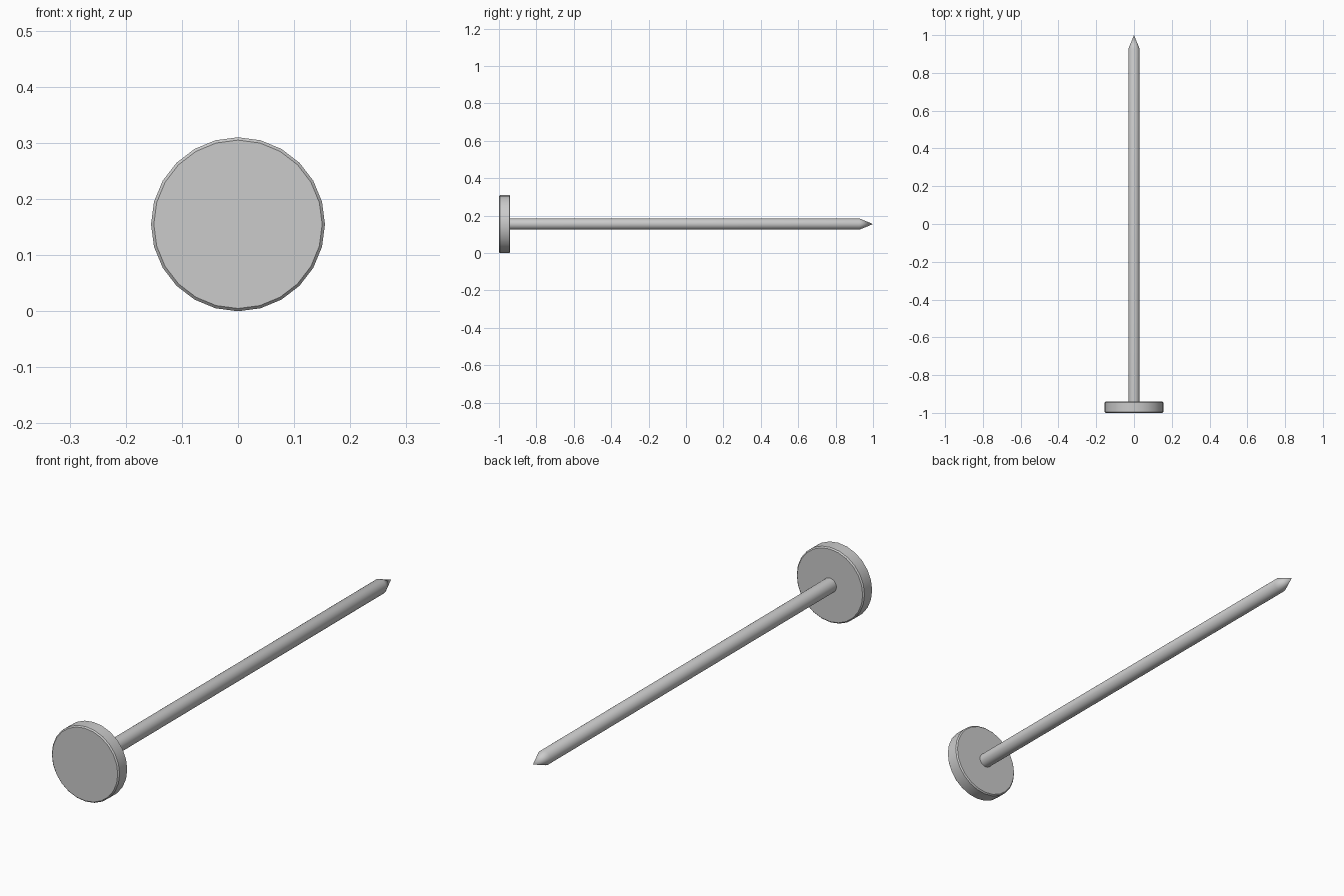
import bpy, bmesh, math

if "Cube" in bpy.data.objects:
    bpy.data.objects.remove(bpy.data.objects["Cube"])

R = 0.155  # head radius, also axis height


def lathe(name, profile, sides):
    """Revolve (radius, y) rings around the nail axis; radius 0 makes a point."""
    bm = bmesh.new()
    rings = []
    for r, y in profile:
        if r == 0:
            rings.append([bm.verts.new((0, y, R))])
        else:
            rings.append([bm.verts.new((r * math.sin(2 * math.pi * i / sides), y,
                                        R + r * math.cos(2 * math.pi * i / sides)))
                          for i in range(sides)])
    for a, b in zip(rings, rings[1:]):
        for i in range(sides):
            j = (i + 1) % sides
            if len(b) == 1:
                bm.faces.new((a[i], a[j], b[0]))
            else:
                bm.faces.new((a[i], a[j], b[j], b[i]))
    for ring in (rings[0], rings[-1]):
        if len(ring) > 1:
            bm.faces.new(ring)
    bmesh.ops.recalc_face_normals(bm, faces=bm.faces)
    mesh = bpy.data.meshes.new(name)
    bm.to_mesh(mesh)
    bm.free()
    obj = bpy.data.objects.new(name, mesh)
    bpy.context.collection.objects.link(obj)
    bpy.ops.object.select_all(action='DESELECT')
    obj.select_set(True)
    bpy.context.view_layer.objects.active = obj
    bpy.ops.object.shade_smooth_by_angle(angle=math.radians(30))
    return obj


# Flat round head with a slightly softened rim
B = 0.005
lathe("nail_head", [(R - B, -1), (R, -1 + B), (R, -0.94 - B), (R - B, -0.94)], 24)

# Shank with a sharpened conical tip
lathe("nail_shank", [(0.03, -0.95), (0.03, 0.927), (0, 1)], 24)
